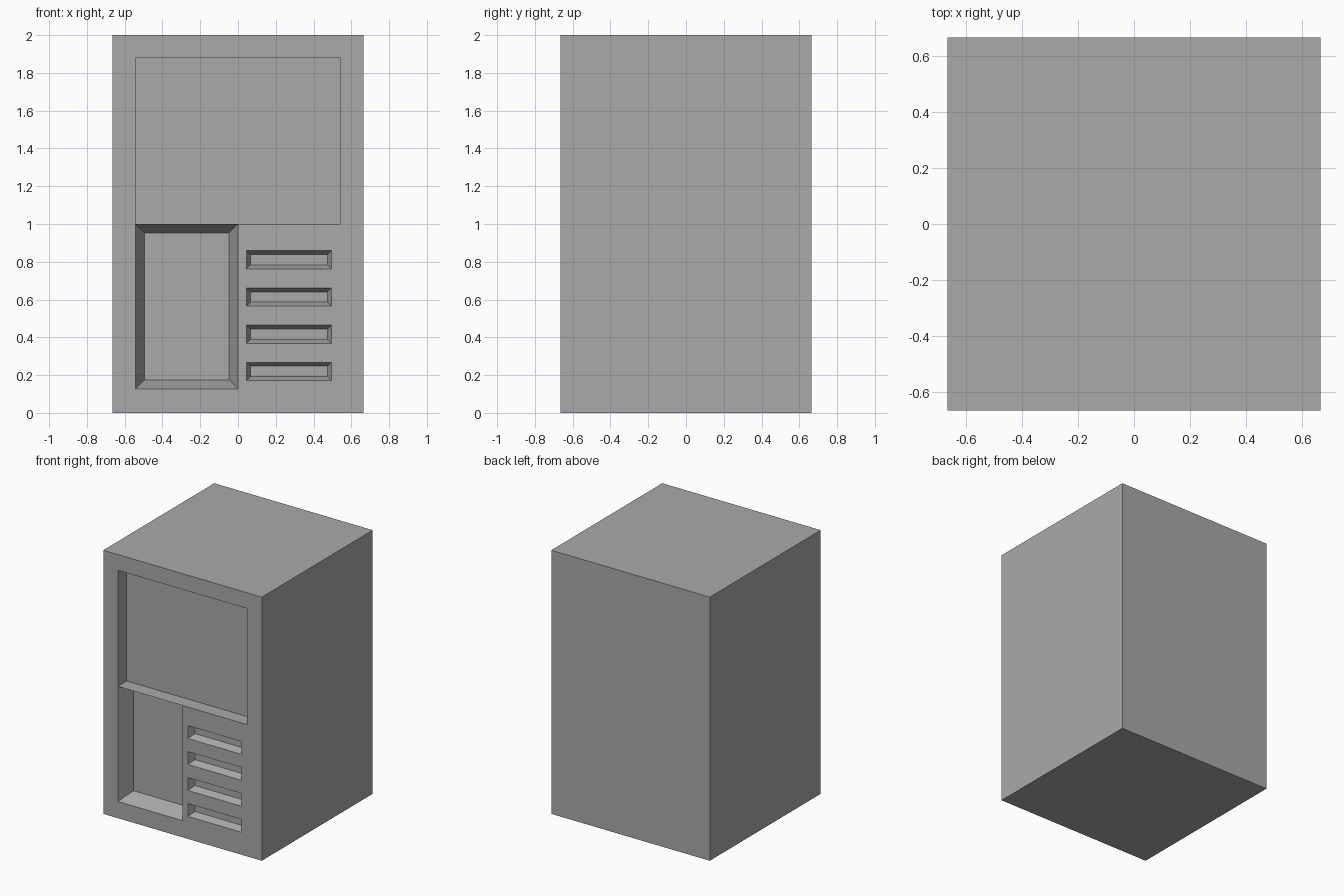
import bpy
import bmesh
from mathutils import Vector

cube = bpy.data.objects.get("Cube")
if cube:
    bpy.data.objects.remove(cube, do_unlink=True)

HALF, HEIGHT = 0.665, 2.0

grey = bpy.data.materials.new("plain grey")
grey.use_nodes = True
colour = (0.4, 0.4, 0.4, 1)
grey.diffuse_color = colour
grey.node_tree.nodes["Principled BSDF"].inputs["Base Color"].default_value = colour

# Pockets in the front: x range, z range, depth, taper
screen = (-0.543, 0.543, 1.0, 1.88, 0.107, 0)
door = (-0.543, 0.0, 0.127, 1.0, 0.12, 0.048)
slots = [(0.045, 0.495, z, z + 0.097, 0.055, 0.021)
         for z in (0.171 + 0.197 * i for i in range(4))]
pockets = [screen, door] + slots

bm = bmesh.new()

# Front panel, divided along the pocket borders
xs = sorted({-HALF, HALF, *(x for p in pockets for x in p[:2])})
zs = sorted({0.0, HEIGHT, *(z for p in pockets for z in p[2:4])})
grid = [[bm.verts.new((x, -HALF, z)) for x in xs] for z in zs]
for low, high in zip(grid, grid[1:]):
    for i in range(len(xs) - 1):
        bm.faces.new((low[i], low[i + 1], high[i + 1], high[i]))


def extrude(faces, depth):
    """Extrude a face region backwards and return its new vertices."""
    new = bmesh.ops.extrude_face_region(bm, geom=faces)["geom"]
    verts = [e for e in new if isinstance(e, bmesh.types.BMVert)]
    bmesh.ops.translate(bm, verts=verts, vec=Vector((0, depth, 0)))
    return verts


# Solid cabinet body
extrude(bm.faces[:], 2 * HALF)

# Sink each pocket, drawing its floor in to slope the walls
for x0, x1, z0, z1, depth, taper in pockets:
    region = []
    for f in bm.faces:
        c = f.calc_center_median()
        if all(abs(v.co.y + HALF) < 1e-4 for v in f.verts) and x0 < c.x < x1 and z0 < c.z < z1:
            region.append(f)
    for v in extrude(region, depth):
        v.co.x = min(max(v.co.x, x0 + taper), x1 - taper)
        v.co.z = min(max(v.co.z, z0 + taper), z1 - taper)
    # Open the mouth of the pocket
    mouth = [f for f in region if f.is_valid]
    bmesh.ops.delete(bm, geom=mouth, context='FACES')

bmesh.ops.recalc_face_normals(bm, faces=bm.faces)

mesh = bpy.data.meshes.new("cabinet")
bm.to_mesh(mesh)
bm.free()
mesh.materials.append(grey)
cabinet = bpy.data.objects.new("cabinet", mesh)
bpy.context.collection.objects.link(cabinet)
